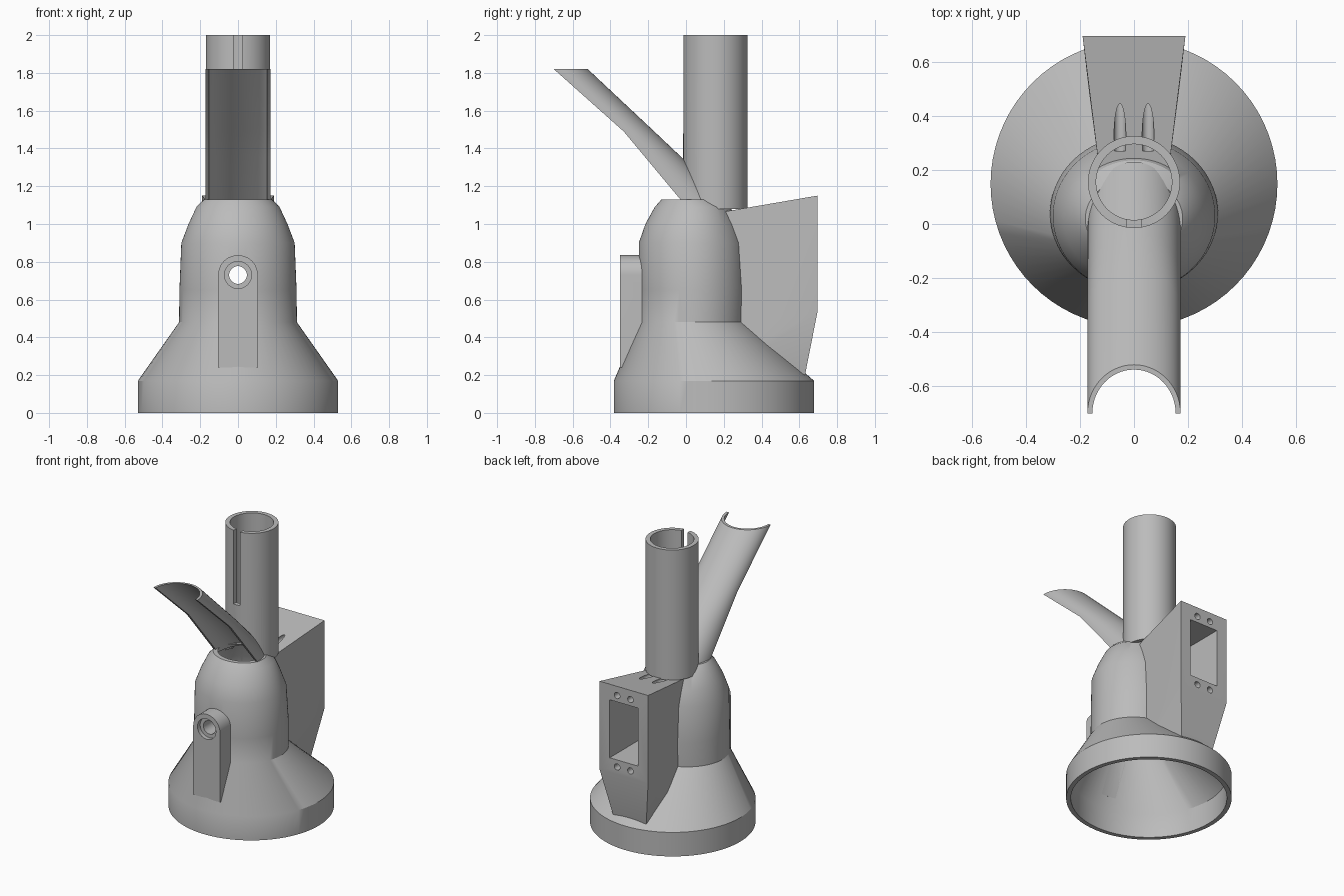
import bpy, bmesh, math
from mathutils import Vector, Matrix

if "Cube" in bpy.data.objects:
    bpy.data.objects.remove(bpy.data.objects["Cube"], do_unlink=True)

grey = bpy.data.materials.new("plain grey")
grey.use_nodes = True
colour = (0.5, 0.5, 0.5, 1)
grey.diffuse_color = colour
grey.node_tree.nodes["Principled BSDF"].inputs["Base Color"].default_value = colour


def finish(name, bm):
    bmesh.ops.recalc_face_normals(bm, faces=bm.faces)
    mesh = bpy.data.meshes.new(name)
    bm.to_mesh(mesh)
    bm.free()
    mesh.materials.append(grey)
    ob = bpy.data.objects.new(name, mesh)
    bpy.context.collection.objects.link(ob)
    return ob


def loft(name, rings, capped=True):
    """Skin closed rings of points; join last to first when not capped."""
    bm = bmesh.new()
    loops = [[bm.verts.new(p) for p in ring] for ring in rings]
    pairs = list(zip(loops, loops[1:]))
    if not capped:
        pairs.append((loops[-1], loops[0]))
    for a, b in pairs:
        n = len(a)
        for i in range(n):
            j = (i + 1) % n
            bm.faces.new((a[i], a[j], b[j], b[i]))
    if capped:
        bm.faces.new(loops[0])
        bm.faces.new(loops[-1])
    return finish(name, bm)


def ellipse(z, cy, rx, ry, n=72):
    angles = [2 * math.pi * i / n for i in range(n)]
    return [(rx * math.cos(a), cy + ry * math.sin(a), z) for a in angles]


def block(name, lo, hi):
    bm = bmesh.new()
    bmesh.ops.create_cube(bm, size=1)
    lo, hi = Vector(lo), Vector(hi)
    for v in bm.verts:
        v.co = (lo + hi) / 2 + v.co * (hi - lo)
    return finish(name, bm)


def rod(name, r, x, z, y0, y1):
    """Cylinder lying along y."""
    bm = bmesh.new()
    place = Matrix.Translation((x, (y0 + y1) / 2, z)) @ Matrix.Rotation(math.pi / 2, 4, 'X')
    bmesh.ops.create_cone(bm, cap_ends=True, segments=32, radius1=r, radius2=r,
                          depth=y1 - y0, matrix=place)
    return finish(name, bm)


def activate(ob):
    bpy.ops.object.select_all(action='DESELECT')
    ob.select_set(True)
    bpy.context.view_layer.objects.active = ob


def cut(ob, *cutters):
    activate(ob)
    for c in cutters:
        mod = ob.modifiers.new("cut", 'BOOLEAN')
        mod.operation, mod.solver, mod.object = 'DIFFERENCE', 'EXACT', c
        bpy.ops.object.modifier_apply(modifier=mod.name)


# Bell shaped hollow body: z, centre y, radius x, radius y
sections = [(0, .148, .53, .53), (.17, .148, .53, .53), (.48, .036, .312, .285),
            (.65, .038, .31, .288), (.9, .03, .3, .28), (1.0, .03, .262, .245),
            (1.09, .035, .22, .2), (1.13, .02, .18, .15)]
outer = [ellipse(*s) for s in sections]
inner = [ellipse(z, cy, rx - .03, ry - .03) for z, cy, rx, ry in sections]
body = loft("body", outer + inner[::-1], capped=False)
hollow = loft("hollow_cutter", inner)
bore = rod("bore_cutter", .047, 0, .73, -1, 1)
cut(body, bore)

# Half-round hood: z, y of the open edges, y of the crown
hood_path = [(1.82, -.7, -.52), (1.49, -.33, -.168), (1.35, -.213, -.02), (1.1, -.005, .23)]


def half_arc(z, edge, crown, wall, n=28):
    angles = [math.pi * i / n for i in range(n + 1)]
    return [((.172 - wall) * math.cos(a), edge + (crown - edge - wall) * math.sin(a), z)
            for a in angles]


hood = loft("hood", [half_arc(*p, 0) + half_arc(*p, .018)[::-1] for p in hood_path])
passage = loft("passage_cutter", [half_arc(*p, .01) + [(-.162, -.9, p[0]), (.162, -.9, p[0])]
                                  for p in hood_path + [(1.0, .08, .33)]])

# Upright tube, slotted at the front and opened below the hood
bottom, top, ty = 1.08, 2.0, .155
tube = loft("upright_tube", [ellipse(bottom, ty, .17, .17), ellipse(top, ty, .17, .17),
                             ellipse(top, ty, .14, .14), ellipse(bottom, ty, .14, .14)],
            capped=False)
slot = block("slot_cutter", (-.025, -.1, 1.48), (.025, .05, 2.1))
cut(tube, slot, passage)

# Rear housing with a window and four screw holes
bm = bmesh.new()
for half, y, z in [(.128, .2, 1.065), (.19, .695, 1.15), (.19, .695, .53),
                   (.128, .2, .2), (.13, .63, .2), (.165, .48, .5)]:
    for side in (-1, 1):
        bm.verts.new((side * half, y, z))
bmesh.ops.convex_hull(bm, input=bm.verts[:])
housing = finish("rear_housing", bm)
window = block("window_cutter", (-.11, .36, .63), (.11, .9, 1.04))
screws = [rod("screw_cutter", .022, x, z, .27, .9) for x in (-.052, .052) for z in (.58, 1.085)]
cut(housing, hollow, window, bore, *screws)

# Round-topped front bracket with a stepped hole
arc = [(.105 * math.cos(math.pi * i / 24), .73 + .105 * math.sin(math.pi * i / 24))
       for i in range(25)]
outline = arc + [(-.105, .24), (.105, .24)]
bracket = loft("front_bracket", [[(x, y, z) for x, z in outline] for y in (-.35, -.15)])
recess = rod("recess_cutter", .072, 0, .73, -.5, -.32)
cut(bracket, hollow, bore, recess)

for cutter in [hollow, bore, passage, slot, window, recess] + screws:
    bpy.data.objects.remove(cutter, do_unlink=True)

for part in (body, hood, tube, housing, bracket):
    activate(part)
    bpy.ops.object.shade_smooth_by_angle(angle=math.radians(30))
